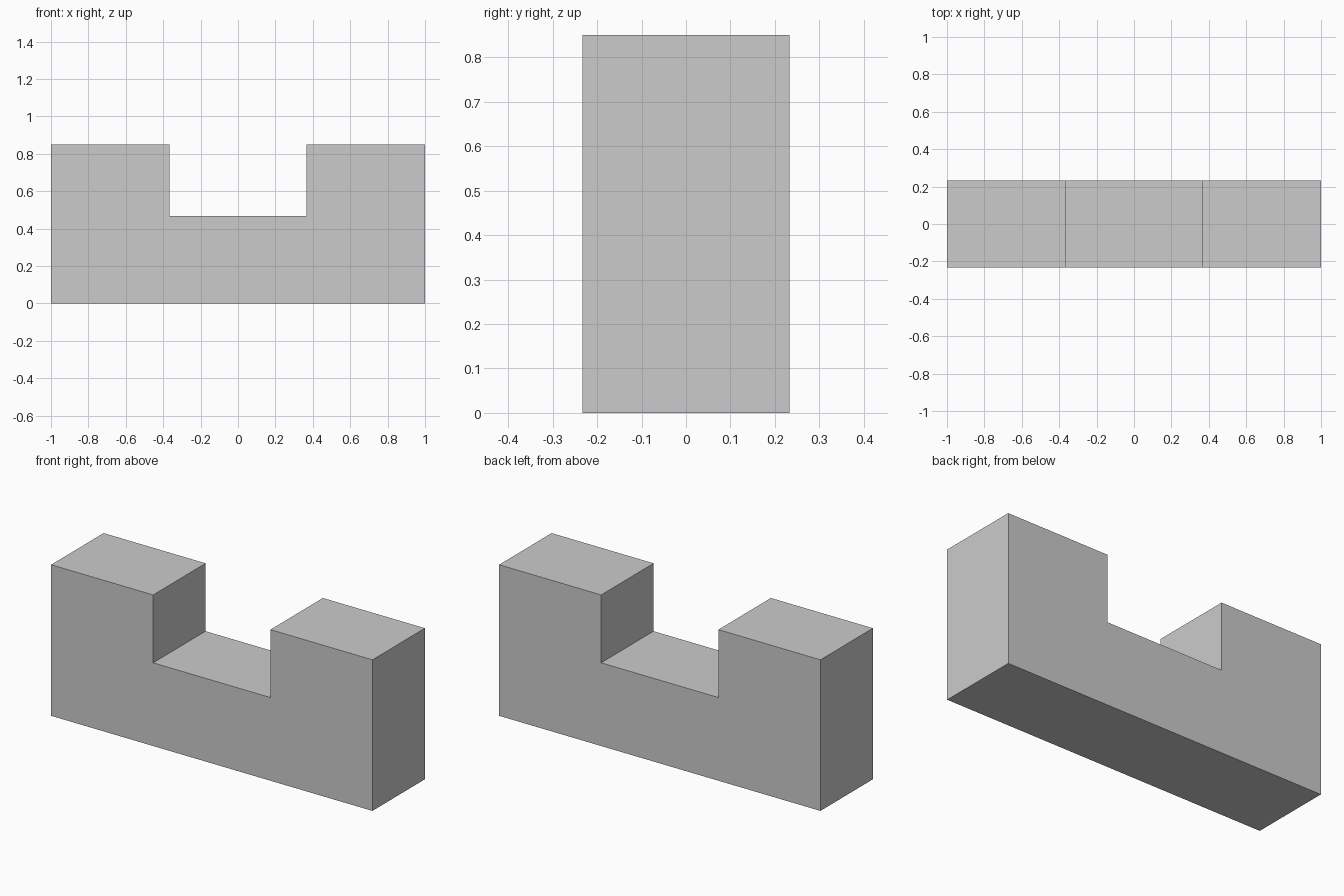
import bpy
import bmesh

if "Cube" in bpy.data.objects:
    bpy.data.objects.remove(bpy.data.objects["Cube"])

HALF_DEPTH = 0.233

# Right half of the U-shaped front profile (x, z), mirrored for the left
half = [(1.0, 0.0), (1.0, 0.85), (0.365, 0.85), (0.365, 0.468)]
profile = half + [(-x, z) for x, z in reversed(half)]

# Notched block: profile face extruded from front to back
bm = bmesh.new()
front = bm.faces.new([bm.verts.new((x, -HALF_DEPTH, z)) for x, z in profile])
extruded = bmesh.ops.extrude_face_region(bm, geom=[front], use_keep_orig=True)
verts = [v for v in extruded["geom"] if isinstance(v, bmesh.types.BMVert)]
bmesh.ops.translate(bm, verts=verts, vec=(0, 2 * HALF_DEPTH, 0))
bmesh.ops.recalc_face_normals(bm, faces=bm.faces)

mesh = bpy.data.meshes.new("notched_block")
bm.to_mesh(mesh)
bm.free()
block = bpy.data.objects.new("notched_block", mesh)
bpy.context.collection.objects.link(block)
